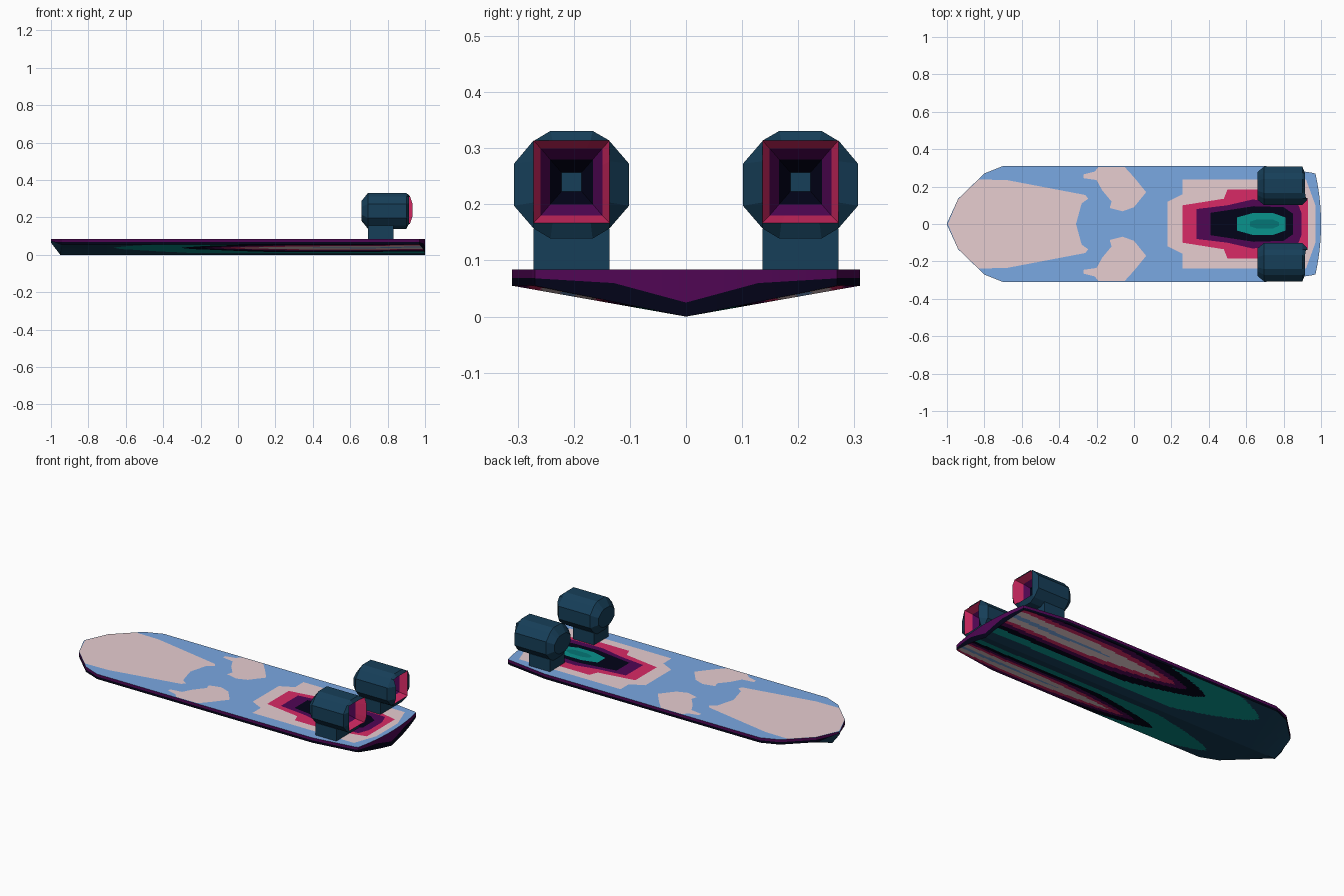
import bpy, bmesh, math

if "Cube" in bpy.data.objects:
    bpy.data.objects.remove(bpy.data.objects["Cube"])


def lin(c):
    c /= 255
    return c / 12.92 if c < 0.04 else ((c + 0.055) / 1.055) ** 2.4


PALETTE = {
    "blue": (122, 168, 226), "beige": (235, 209, 212), "crimson": (216, 42, 102),
    "purple": (80, 6, 84), "navy": (2, 3, 24), "teal": (8, 146, 140),
    "dark_teal": (4, 118, 118), "engine_blue": (22, 62, 88),
}
NAMES = list(PALETTE)
MATS = []
for name, rgb in PALETTE.items():
    m = bpy.data.materials.new(name)
    m.diffuse_color = (*[lin(c) for c in rgb], 1)
    m.use_nodes = True
    m.node_tree.nodes["Principled BSDF"].inputs["Base Color"].default_value = m.diffuse_color
    MATS.append(m)


def finish(bm, name, weld=True):
    if weld:
        bmesh.ops.remove_doubles(bm, verts=bm.verts, dist=0.0002)
        bmesh.ops.recalc_face_normals(bm, faces=bm.faces)
    me = bpy.data.meshes.new(name)
    bm.to_mesh(me)
    bm.free()
    for m in MATS:
        me.materials.append(m)
    ob = bpy.data.objects.new(name, me)
    bpy.context.collection.objects.link(ob)
    return ob


def bridge(bm, a, b, colour, closed=True):
    n = len(a)
    for i in range(n if closed else n - 1):
        j = (i + 1) % n
        c = colour(i) if callable(colour) else colour
        f = bm.faces.new((a[i], a[j], b[j], b[i]))
        f.material_index = NAMES.index(c)


# ---- hull ----
DECK = 0.084
OUTLINE = [(-1, 0.004), (-0.94, 0.135), (-0.8, 0.27), (-0.7, 0.31), (0.7, 0.31), (0.97, 0.272), (1.01, 0.268)]


def half_width(x):
    for (x0, w0), (x1, w1) in zip(OUTLINE, OUTLINE[1:]):
        if x <= x1:
            return w0 + (w1 - w0) * (x - x0) / (x1 - x0)
    return OUTLINE[-1][1]


# nested wedges painted along the underside: colour, half height, tip x
BANDS = [("blue", 0.012, 0.3), ("beige", 0.046, 0.0), ("crimson", 0.068, -0.1),
         ("purple", 0.09, -0.18), ("navy", 0.118, -0.3), ("teal", 0.158, -0.66)]


def under_colour(x, y):
    d = abs(y) - 0.21
    d = d * 0.95 if d > 0 else -d
    for colour, h, tip in BANDS:
        if d < h * max(0, min(1, (x - tip) / 0.45)) ** 0.65:
            return colour
    return "engine_blue"


bm = bmesh.new()
U = 44
xs = [-1, -0.975, -0.95] + [-0.94 + 0.035 * i for i in range(4)] + [-0.8 + 0.0125 * i for i in range(141)] + [1.0]
rows = []
for x in xs:
    w = half_width(x)
    lift = 0.065 * max(0, (-0.95 - x) / 0.05)
    row = []
    for k in range(-U, U + 1):
        u = k / U
        px = 1 - 0.03 * u * u if x == 1.0 else x
        row.append(bm.verts.new((px, w * u, lift + (0.055 - lift * 0.7) * abs(u))))
    rows.append(row)
for a, b in zip(rows, rows[1:]):
    bridge(bm, a, b, lambda i: under_colour((a[i].co.x + b[i].co.x) / 2, (a[i].co.y + a[i + 1].co.y) / 2), False)


def wall(edge, mid_z):
    mid = [bm.verts.new((v.co.x, v.co.y, max(v.co.z + 0.001, mid_z(v.co.y)))) for v in edge]
    top = [bm.verts.new((v.co.x, v.co.y, DECK)) for v in edge]
    bridge(bm, edge, mid, "navy", False)
    bridge(bm, mid, top, "purple", False)
    return top


# side rims, stern board and deck
left = wall([r[0] for r in rows], lambda y: 0.069)
right = wall([r[-1] for r in rows], lambda y: 0.069)
stern = wall(rows[-1], lambda y: min(0.025 + 0.27 * abs(y), 0.052 + 0.06 * abs(y)))
deck = bm.faces.new(left + stern[1:-1] + right[::-1])
deck.material_index = NAMES.index("blue")
finish(bm, "hull")


# ---- painted deck patches, stacked flat plates ----
def plate(name, pts, layer, colour):
    bm = bmesh.new()
    f = bm.faces.new([bm.verts.new((x, y, DECK + 0.0006 * layer)) for x, y in pts])
    f.material_index = NAMES.index(colour)
    f.normal_update()
    if f.normal.z < 0:
        f.normal_flip()
    finish(bm, name, False)


def mirrored(half):
    return half + [(x, -y) for x, y in reversed(half) if y > 0]


plate("bow_patch", mirrored([(-0.995, 0), (-0.94, 0.132), (-0.83, 0.238), (-0.68, 0.235), (-0.26, 0.155),
                             (-0.245, 0.135), (-0.28, 0.11), (-0.31, 0)]), 1, "beige")
MID = [(-0.27, 0.265), (-0.21, 0.28), (-0.19, 0.305), (-0.05, 0.305), (0.0, 0.25), (0.065, 0.17), (0.0, 0.09),
       (-0.06, 0.068), (-0.13, 0.085), (-0.12, 0.12), (-0.17, 0.18), (-0.2, 0.235), (-0.27, 0.245)]
for s, side in ((1, "left"), (-1, "right")):
    plate("mid_patch_" + side, [(x, y * s) for x, y in MID], 1, "beige")
plate("stern_patch", mirrored([(0.18, 0.12), (0.26, 0.16), (0.26, 0.237), (0.92, 0.237), (0.97, 0.1)]), 1, "beige")
plate("crimson_patch", mirrored([(0.26, 0.1), (0.48, 0.135), (0.5, 0.185), (0.7, 0.185), (0.93, 0.13)]), 2, "crimson")
plate("purple_patch", mirrored([(0.335, 0.08), (0.5, 0.1), (0.63, 0.13), (0.87, 0.125), (0.895, 0.06)]), 3, "purple")
plate("navy_patch", mirrored([(0.41, 0.06), (0.64, 0.095), (0.8, 0.09), (0.85, 0.055)]), 4, "navy")
plate("teal_patch", mirrored([(0.55, 0.035), (0.64, 0.06), (0.74, 0.06), (0.81, 0.035)]), 5, "teal")
plate("dark_teal_patch", mirrored([(0.62, 0.012), (0.66, 0.025), (0.74, 0.025), (0.775, 0.01)]), 6, "dark_teal")

# ---- twin engines ----
QUARTER = [(0.1025, 0.0375), (0.0675, 0.078), (0.0375, 0.096)]
OCT = QUARTER + [(-y, z) for y, z in QUARTER[::-1]]
OCT += [(-y, -z) for y, z in OCT]
SQ_Q = [(1, 0.5), (1, 1), (0.5, 1)]
SQUARE = SQ_Q + [(-y, z) for y, z in SQ_Q[::-1]]
SQUARE += [(-y, -z) for y, z in SQUARE]


def engine(s, side):
    bm = bmesh.new()
    cy, cz = 0.204 * s, 0.235

    # lip: how far the side nearest the centre line sticks out further back
    def loop(x, pts, sy, sz, lip=0.0, up=0.0):
        out = []
        for p in pts:
            inner = 0
            if lip and p[0] == -1:
                inner = 1 if abs(p[1]) < 1 else 0.3
            out.append(bm.verts.new((x + lip * inner, cy + s * p[0] * sy, cz + up + p[1] * sz)))
        return out

    loops = [(loop(0.66, OCT, 0.72, 0.55), None),
             (loop(0.695, OCT, 1, 1), "engine_blue"),
             (loop(0.9, OCT, 1, 1), "engine_blue"),
             (loop(0.914, SQUARE, 0.068, 0.0735, 0.018, 0.005), "engine_blue"),
             (loop(0.87, SQUARE, 0.055, 0.06, 0, 0.005), "crimson"),
             (loop(0.84, SQUARE, 0.038, 0.04, 0, 0.005), "purple"),
             (loop(0.81, SQUARE, 0.018, 0.017, 0, 0.005), "navy")]
    for (a, _), (b, c) in zip(loops, loops[1:]):
        bridge(bm, a, b, c)
    for ring in (loops[0][0], loops[-1][0]):
        bm.faces.new(ring).material_index = NAMES.index("engine_blue")
    finish(bm, "engine_" + side)

    # support pylon
    bm = bmesh.new()
    bmesh.ops.create_cube(bm, size=1)
    for v in bm.verts:
        v.co = (0.763 + v.co.x * 0.135, cy + v.co.y * 0.136, 0.118 + v.co.z * 0.076)
    for f in bm.faces:
        f.material_index = NAMES.index("engine_blue")
    finish(bm, "pylon_" + side)


engine(1, "left")
engine(-1, "right")
